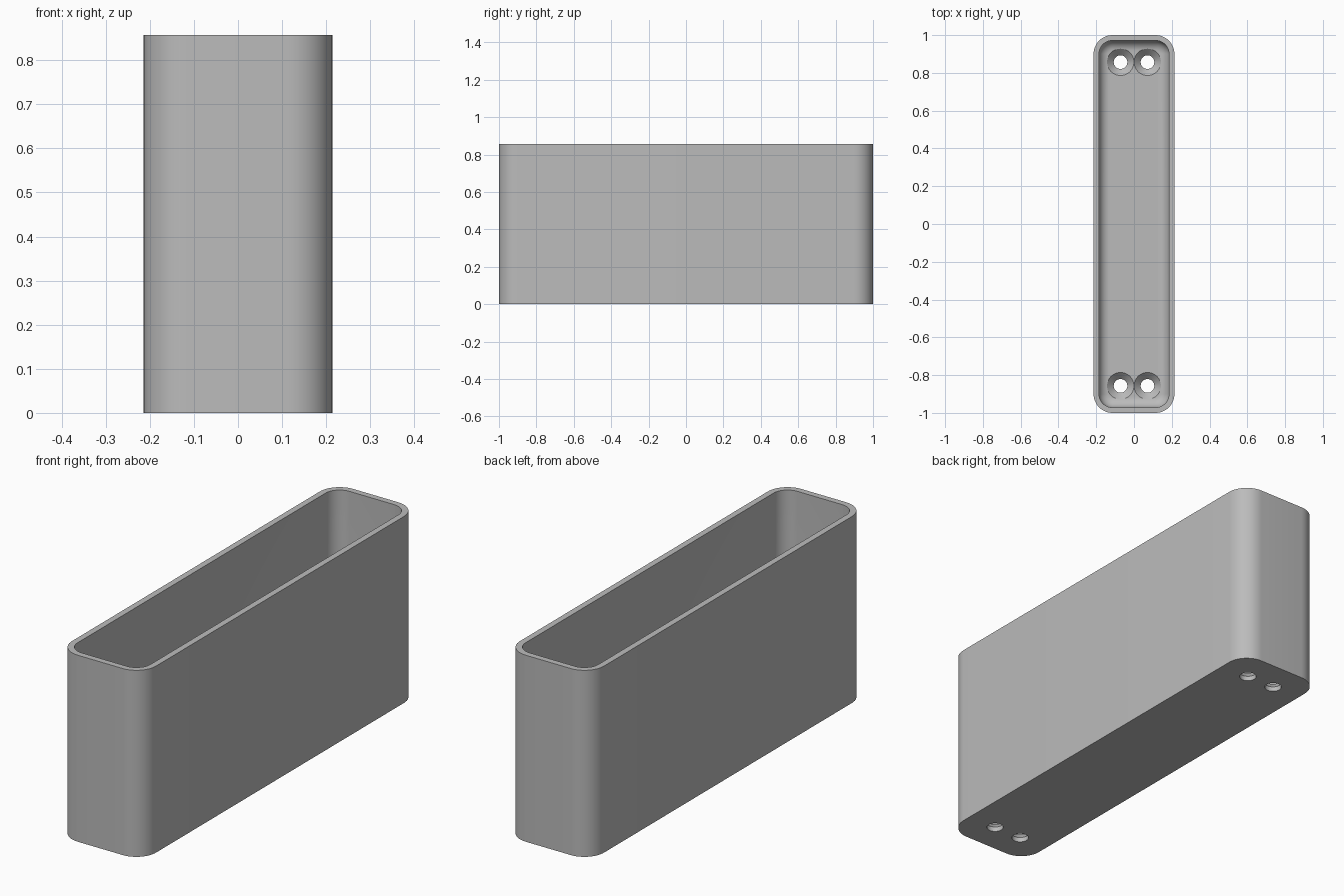
import bpy, bmesh
from math import cos, sin, pi, radians

if "Cube" in bpy.data.objects:
    bpy.data.objects.remove(bpy.data.objects["Cube"], do_unlink=True)

HALF_X, HALF_Y, HEIGHT = 0.214, 1.0, 0.857
CORNER, WALL, FLOOR, FILLET = 0.1, 0.0286, 0.057, 0.057
HOLE_X, HOLE_Y, HOLE_R, SINK_R = 0.0714, 0.857, 0.036, 0.071

grey = bpy.data.materials.new("grey plastic")
grey.use_nodes = True
colour = (0.5, 0.5, 0.5, 1)
grey.diffuse_color = colour
grey.node_tree.nodes["Principled BSDF"].inputs["Base Color"].default_value = colour


def rounded_ring(inset, z, steps=12):
    """Rounded rectangle, inset from the outer wall."""
    r = CORNER - inset
    cx, cy = HALF_X - CORNER, HALF_Y - CORNER
    points = []
    for quarter, (sx, sy) in enumerate([(1, 1), (-1, 1), (-1, -1), (1, -1)]):
        for i in range(steps + 1):
            a = (quarter + i / steps) * pi / 2
            points.append((sx * cx + r * cos(a), sy * cy + r * sin(a), z))
    return points


def circle_ring(x, y, r, z, steps=48):
    angles = [2 * pi * i / steps for i in range(steps)]
    return [(x + r * cos(a), y + r * sin(a), z) for a in angles]


def loft(bm, rings):
    """Skin successive rings and cap both ends."""
    loops = [[bm.verts.new(p) for p in ring] for ring in rings]
    for low, high in zip(loops, loops[1:]):
        for i in range(len(low)):
            j = (i + 1) % len(low)
            bm.faces.new((low[i], low[j], high[j], high[i]))
    bm.faces.new(loops[0][::-1])
    bm.faces.new(loops[-1])


def make_object(name, bm):
    bmesh.ops.recalc_face_normals(bm, faces=bm.faces)
    mesh = bpy.data.meshes.new(name)
    bm.to_mesh(mesh)
    bm.free()
    mesh.materials.append(grey)
    obj = bpy.data.objects.new(name, mesh)
    bpy.context.collection.objects.link(obj)
    return obj


# Open box: outer wall, rim, inner wall, then fillet down to the floor
rings = [rounded_ring(0, 0), rounded_ring(0, HEIGHT), rounded_ring(WALL, HEIGHT)]
for i in range(11):
    a = i / 10 * pi / 2
    rings.append(rounded_ring(WALL + FILLET * (1 - cos(a)),
                              FLOOR + FILLET * (1 - sin(a))))
bm = bmesh.new()
loft(bm, rings)
box = make_object("open_box", bm)

# Countersunk screw holes, a pair at each end
bm = bmesh.new()
for x in (-HOLE_X, HOLE_X):
    for y in (-HOLE_Y, HOLE_Y):
        profile = [(HOLE_R, -0.05), (HOLE_R, FLOOR - SINK_R + HOLE_R),
                   (SINK_R, FLOOR), (SINK_R, 0.2)]
        loft(bm, [circle_ring(x, y, r, z) for r, z in profile])
cutter = make_object("screw_hole_cutter", bm)
cutter.hide_render = True

cut = box.modifiers.new("screw holes", "BOOLEAN")
cut.operation = "DIFFERENCE"
cut.solver = "EXACT"
cut.object = cutter

bpy.ops.object.select_all(action="DESELECT")
box.select_set(True)
bpy.context.view_layer.objects.active = box
bpy.ops.object.modifier_apply(modifier=cut.name)
bpy.data.objects.remove(cutter, do_unlink=True)
bpy.ops.object.shade_smooth_by_angle(angle=radians(30))
